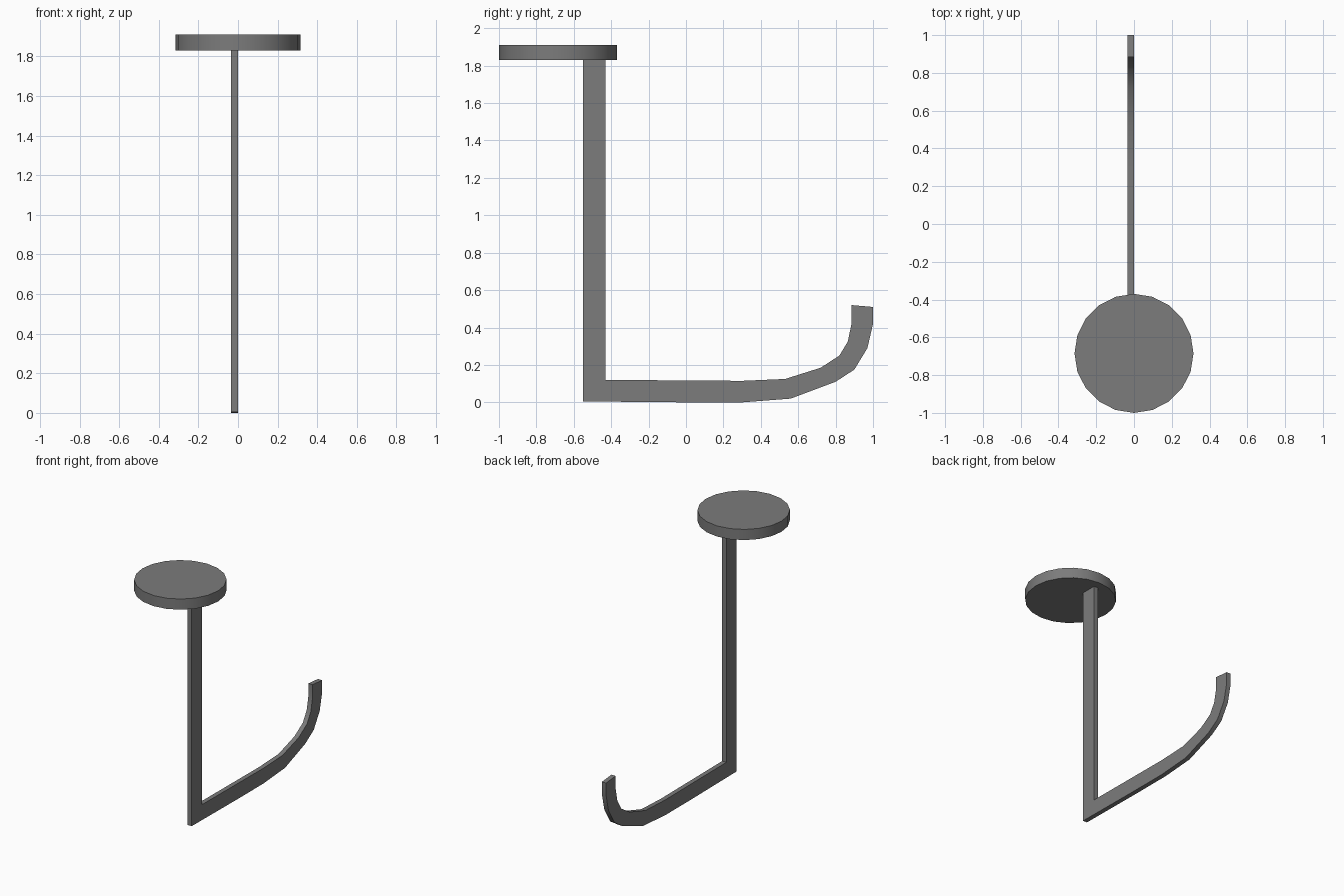
import bpy, bmesh, math

cube = bpy.data.objects.get("Cube")
if cube:
    bpy.data.objects.remove(cube, do_unlink=True)

# Single grey finish
grey = bpy.data.materials.new("satin_grey")
grey.use_nodes = True
colour = (0.2, 0.2, 0.2, 1)
grey.diffuse_color = colour
grey.node_tree.nodes["Principled BSDF"].inputs["Base Color"].default_value = colour


def finish(obj, name):
    obj.name = name
    obj.data.name = name
    obj.data.materials.append(grey)
    bpy.ops.object.select_all(action="DESELECT")
    obj.select_set(True)
    bpy.context.view_layer.objects.active = obj
    bpy.ops.object.shade_smooth_by_angle(angle=math.radians(30))


def extruded_profile(name, points, x0, x1):
    """Closed (y, z) outline extruded along x."""
    bm = bmesh.new()
    face = bm.faces.new([bm.verts.new((x0, y, z)) for y, z in points])
    result = bmesh.ops.extrude_face_region(bm, geom=[face])
    moved = [v for v in result["geom"] if isinstance(v, bmesh.types.BMVert)]
    bmesh.ops.translate(bm, verts=moved, vec=(x1 - x0, 0, 0))
    bmesh.ops.recalc_face_normals(bm, faces=bm.faces)
    mesh = bpy.data.meshes.new(name)
    bm.to_mesh(mesh)
    bm.free()
    obj = bpy.data.objects.new(name, mesh)
    bpy.context.collection.objects.link(obj)
    finish(obj, name)


# Round mounting plate
bpy.ops.mesh.primitive_cylinder_add(vertices=20, radius=0.315, depth=0.08,
                                    location=(0, -0.685, 1.87))
finish(bpy.context.object, "mounting_plate")

# Flat bar: upright stem, foot and upturned hook in one strip
outer_edge = [(-0.55, 0.005), (0, 0), (0.3, 0), (0.56, 0.02), (0.8, 0.11),
              (0.9, 0.175), (0.97, 0.29), (1, 0.42), (1, 0.51)]
inner_edge = [(0.885, 0.52), (0.885, 0.42), (0.865, 0.325), (0.82, 0.25),
              (0.72, 0.185), (0.53, 0.125), (0.3, 0.115), (-0.43, 0.12)]
stem_top = [(-0.43, 1.83), (-0.55, 1.83)]
extruded_profile("hook_bar", outer_edge + inner_edge + stem_top, -0.035, 0)
